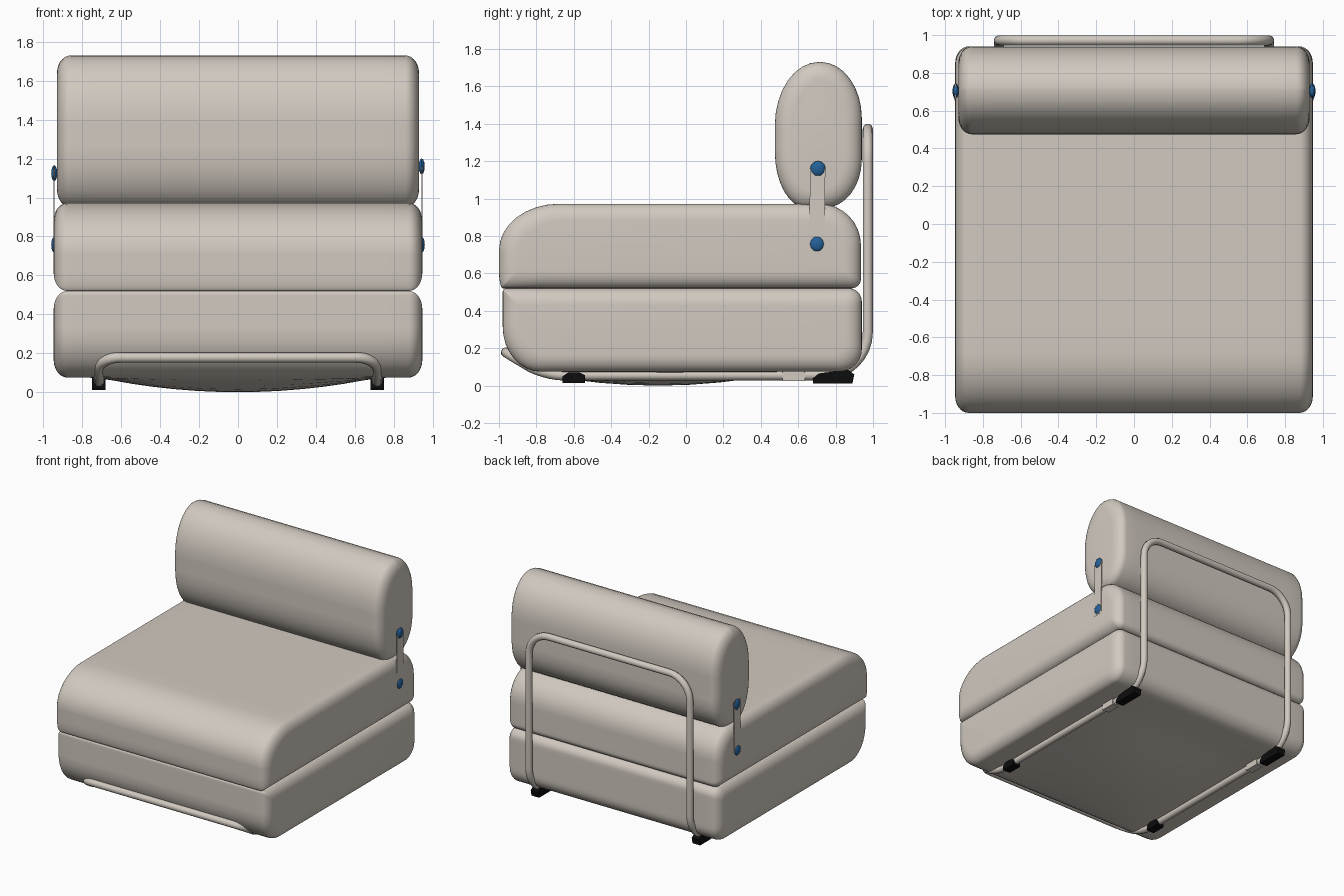
import bpy, bmesh, math
from mathutils import Vector

if "Cube" in bpy.data.objects:
    bpy.data.objects.remove(bpy.data.objects["Cube"], do_unlink=True)


def material(name, rgb):
    m = bpy.data.materials.new(name)
    m.use_nodes = True
    m.diffuse_color = (*rgb, 1)
    m.node_tree.nodes["Principled BSDF"].inputs["Base Color"].default_value = (*rgb, 1)
    return m


BEIGE = material("beige_fabric", (0.64, 0.585, 0.525))
BLUE = material("blue_button", (0.018, 0.12, 0.32))
BLACK = material("black_rubber", (0.004, 0.004, 0.004))


def activate(ob):
    bpy.ops.object.select_all(action='DESELECT')
    ob.select_set(True)
    bpy.context.view_layer.objects.active = ob


def finish(name, bm, mat, angle=None):
    bmesh.ops.recalc_face_normals(bm, faces=bm.faces)
    me = bpy.data.meshes.new(name)
    bm.to_mesh(me)
    bm.free()
    me.materials.append(mat)
    ob = bpy.data.objects.new(name, me)
    bpy.context.collection.objects.link(ob)
    if angle:
        activate(ob)
        bpy.ops.object.shade_smooth_by_angle(angle=math.radians(angle))
    return ob


def outline(y0, y1, z0, z1, radii, inset, n=8, m=10):
    """Inset rectangle in y, z with an elliptical radius pair for each corner."""
    corners = [(y1, z1, 1, 1), (y0, z1, -1, 1), (y0, z0, -1, -1), (y1, z0, 1, -1)]
    pts = []
    for i, (y, z, sy, sz) in enumerate(corners):
        ry, rz = (max(r - inset * 0.6, 0.012) for r in radii[i])
        cy, cz = y - sy * (inset + ry), z - sz * (inset + rz)
        arc = []
        for k in range(n + 1):
            a = math.pi / 2 * (i + k / n)
            arc.append(Vector((cy + ry * math.cos(a), cz + rz * math.sin(a))))
        if pts:
            last = pts[-1]
            pts += [last.lerp(arc[0], k / m) for k in range(1, m)]
        pts += arc
    last, first = pts[-1], pts[0]
    return pts + [last.lerp(first, k / m) for k in range(1, m)]


def cushion(name, box, radii, half, end=0.07, inset=0.09, sag=0.0):
    """Loft the outline along x, rounding both ends."""
    steps = 7
    right = [(half - end + end * math.sin(a), inset * (1 - math.cos(a)))
             for a in (math.pi / 2 * k / steps for k in range(steps + 1))]
    inner = half - end
    middle = [(inner * (k / 8 - 1), 0) for k in range(1, 16)]
    sections = [(-x, d) for x, d in reversed(right)] + middle + right
    bm = bmesh.new()
    rings = []
    for x, d in sections:
        ring = []
        for y, z in outline(*box, radii, d):
            if sag and z < box[2] + 0.02:
                z -= sag * max(0, 1 - (x / 0.72) ** 2) * max(0, 1 - ((y + 0.15) / 0.7) ** 2)
            ring.append(bm.verts.new((x, y, z)))
        rings.append(ring)
    for a, b in zip(rings, rings[1:]):
        for k in range(len(a)):
            j = (k + 1) % len(a)
            bm.faces.new((a[k], a[j], b[j], b[k]))
    bm.faces.new(rings[0])
    bm.faces.new(rings[-1])
    return finish(name, bm, BEIGE, 50)


# Cushions; corner radii run back top, front top, front bottom, back bottom
cushion("lower_cushion", (-0.98, 0.94, 0.075, 0.52),
        [(0.07, 0.07), (0.02, 0.02), (0.2, 0.24), (0.12, 0.12)], 0.947, sag=0.075)
cushion("seat_cushion", (-1.0, 0.935, 0.52, 0.972),
        [(0.22, 0.22), (0.32, 0.25), (0.02, 0.1), (0.05, 0.05)], 0.947)
cushion("back_cushion", (0.475, 0.94, 0.95, 1.73),
        [(0.22, 0.3), (0.235, 0.34), (0.17, 0.3), (0.2, 0.26)], 0.93)


def tube_loop(name, corners, radius):
    """Closed tube through the corners, each filleted by its own radius."""
    path = []
    count = len(corners)
    for i, (p, r) in enumerate(corners):
        p = Vector(p)
        into = (Vector(corners[i - 1][0]) - p).normalized()
        out = (Vector(corners[(i + 1) % count][0]) - p).normalized()
        a, b = p + into * r, p + out * r
        h1, h2 = a.lerp(p, 0.55), b.lerp(p, 0.55)
        for k in range(9):
            t = k / 8
            s = 1 - t
            path.append(a * s**3 + h1 * 3 * s * s * t + h2 * 3 * s * t * t + b * t**3)
    cu = bpy.data.curves.new(name, 'CURVE')
    cu.dimensions = '3D'
    cu.bevel_depth = radius
    cu.bevel_resolution = 3
    sp = cu.splines.new('POLY')
    sp.points.add(len(path) - 1)
    for pt, co in zip(sp.points, path):
        pt.co = (*co, 1)
    sp.use_cyclic_u = True
    cu.materials.append(BEIGE)
    ob = bpy.data.objects.new(name, cu)
    bpy.context.collection.objects.link(ob)
    activate(ob)
    bpy.ops.object.convert(target='MESH')
    bpy.ops.object.shade_smooth_by_angle(angle=math.radians(60))


# Bent tube frame: back hoop, floor runners and raised front bar
side = [((0.972, 1.373), 0.18), ((0.972, 0.055), 0.23),
        ((-0.76, 0.055), 0.1), ((-0.963, 0.178), 0.11)]
left = [((0.715, *p), r) for p, r in side]
right = [((-0.715, *p), r) for p, r in reversed(side)]
tube_loop("tube_frame", left + right, 0.027)


def extrude_x(name, profile, x, width, mat):
    """Prism with a y, z profile, centred on x."""
    bm = bmesh.new()
    face = bm.faces.new([bm.verts.new((x - width / 2, y, z)) for y, z in profile])
    new = bmesh.ops.extrude_face_region(bm, geom=[face])["geom"]
    bmesh.ops.translate(bm, vec=(width, 0, 0),
                        verts=[v for v in new if isinstance(v, bmesh.types.BMVert)])
    return finish(name, bm, mat)


def button(name, x, y, z):
    bm = bmesh.new()
    bmesh.ops.create_uvsphere(bm, u_segments=10, v_segments=6, radius=0.041)
    for v in bm.verts:
        v.co.x *= 0.4
    bmesh.ops.translate(bm, vec=(x, y, z), verts=bm.verts)
    finish(name, bm, BLUE, 40)


front_foot = [(-0.66, 0.015), (-0.54, 0.015), (-0.54, 0.055), (-0.57, 0.07),
              (-0.63, 0.07), (-0.66, 0.05)]
back_foot = [(0.68, 0.012), (0.89, 0.012), (0.9, 0.06), (0.85, 0.095),
             (0.79, 0.075), (0.71, 0.065), (0.68, 0.04)]
strap = [(0.655, 0.71), (0.74, 0.71), (0.745, 1.16), (0.665, 1.16)]

for label, s in (("left", 1), ("right", -1)):
    # Rubber feet under the runners
    extrude_x(label + "_front_foot", front_foot, s * 0.715, 0.068, BLACK)
    extrude_x(label + "_back_foot", back_foot, s * 0.715, 0.068, BLACK)
    # Sleeve joining the two halves of the runner
    sleeve = [(0.575 + dy, 0.055 + dz) for dy, dz in
              ((-0.06, -0.03), (0.06, -0.03), (0.06, 0.03), (-0.06, 0.03))]
    extrude_x(label + "_sleeve", sleeve, s * 0.715, 0.06, BEIGE)
    # Strap and buttons holding the back cushion
    extrude_x(label + "_strap", strap, s * 0.946, 0.006, BEIGE)
    button(label + "_lower_button", s * 0.944, 0.70, 0.757)
    button(label + "_upper_button", s * 0.944, 0.705, 1.16 if s > 0 else 1.125)
